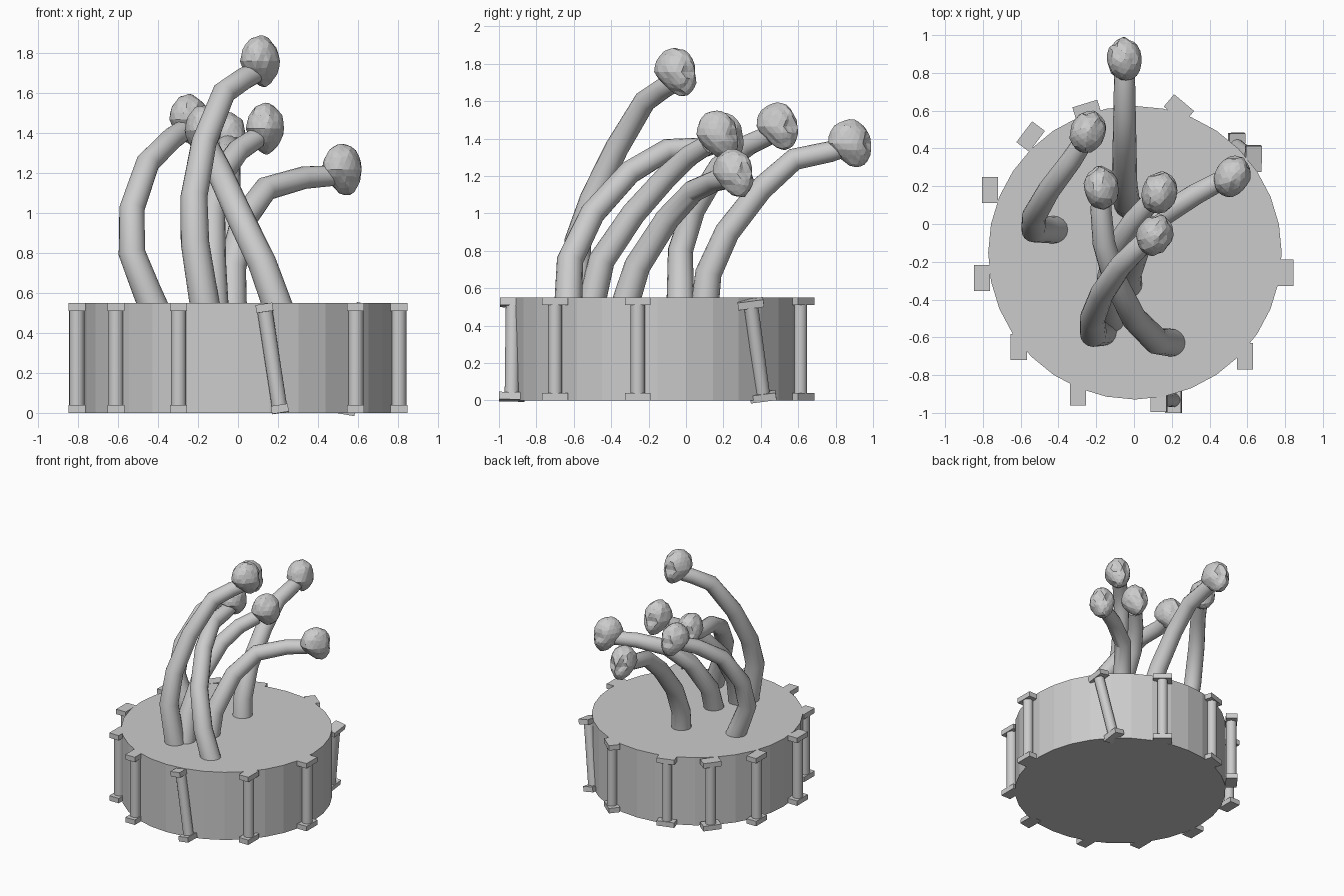
import bpy, bmesh, math
from mathutils import Vector, Matrix, noise

if "Cube" in bpy.data.objects:
    bpy.data.objects.remove(bpy.data.objects["Cube"])

grey = bpy.data.materials.new("stone_grey")
grey.diffuse_color = (0.6, 0.6, 0.6, 1)
grey.use_nodes = True
grey.node_tree.nodes["Principled BSDF"].inputs["Base Color"].default_value = grey.diffuse_color


def finish(name, bm, matrix=None, smooth=None):
    if matrix:
        bm.transform(matrix)
    bmesh.ops.recalc_face_normals(bm, faces=bm.faces)
    me = bpy.data.meshes.new(name)
    bm.to_mesh(me)
    bm.free()
    ob = bpy.data.objects.new(name, me)
    bpy.context.collection.objects.link(ob)
    me.materials.append(grey)
    if smooth:
        bpy.ops.object.select_all(action='DESELECT')
        ob.select_set(True)
        bpy.context.view_layer.objects.active = ob
        bpy.ops.object.shade_smooth_by_angle(angle=math.radians(smooth))
    return ob


def cylinder(bm, r, z0, z1, sides):
    bmesh.ops.create_cone(bm, cap_ends=True, segments=sides, radius1=r, radius2=r, depth=z1 - z0,
                          matrix=Matrix.Translation((0, 0, (z0 + z1) / 2)))


# Drum-shaped base
bm = bmesh.new()
cylinder(bm, 0.777, 0, 0.55, 32)
finish("drum_base", bm, Matrix.Translation((0.005, -0.152, 0)))


# Columns with square caps; tilted ones get a different top and bottom
def column(name, bottom, top, yaw=0):
    b, t = Vector((*bottom, 0.0)), Vector((*top, 0.55))
    bm = bmesh.new()
    cylinder(bm, 0.038, 0.02, 0.53, 20)
    for z in (0.02, 0.53):
        bmesh.ops.create_cube(bm, size=1, matrix=Matrix.Translation((0, 0, z))
                              @ Matrix.Diagonal((0.085, 0.138, 0.04, 1)))
    tilt = Vector((0, 0, 1)).rotation_difference(t - b).to_matrix().to_4x4()
    finish(name, bm, Matrix.Translation(b) @ tilt @ Matrix.Rotation(math.radians(yaw), 4, 'Z'), 40)


straight = [(-0.762, 0.18, 0), (-0.547, 0.463, -37), (-0.248, 0.597, -73), (0.238, 0.61, 50),
            (0.803, -0.258, 0), (0.588, -0.7, 0), (-0.297, -0.893, 0), (-0.61, -0.652, 0),
            (-0.805, -0.285, 0)]
for i, (x, y, yaw) in enumerate(straight):
    column(f"column_{i + 1}", (x, y), (x, y), yaw)
column("tilted_column_front", (0.212, -0.932), (0.128, -0.925))
column("tilted_column_back", (0.54, 0.415), (0.637, 0.342))


# Tapered bent necks
def neck(name, pts):
    pts = [Vector(p) for p in pts]
    bm = bmesh.new()
    rings, n, side = [], 16, Vector((1, 0, 0))
    for i, p in enumerate(pts):
        d0 = (p - pts[max(i - 1, 0)]).normalized()
        d1 = (pts[min(i + 1, len(pts) - 1)] - p).normalized()
        d = (d0 + d1).normalized()
        side = (side - d * side.dot(d)).normalized()
        up = d.cross(side)
        r = 0.075 - 0.023 * i / (len(pts) - 1)
        rings.append([bm.verts.new(p + r * (side * math.cos(a) + up * math.sin(a)))
                      for a in (2 * math.pi * k / n for k in range(n))])
    for a, b in zip(rings, rings[1:]):
        for k in range(n):
            bm.faces.new((a[k], a[(k + 1) % n], b[(k + 1) % n], b[k]))
    bm.faces.new(rings[0])
    bm.faces.new(rings[-1])
    finish(name, bm, None, 30)


# Rough skull-like heads: rounded crown, forward jaw, hollow eyes
def head(name, centre, yaw, seed):
    bm = bmesh.new()
    bmesh.ops.create_icosphere(bm, subdivisions=3, radius=1)
    for v in bm.verts:
        p = v.co.copy()
        q = Vector((p.x * 0.093, p.y * 0.113, p.z * 0.127))
        if p.z < 0:
            q.x *= 1 + 0.25 * p.z
            q.y = q.y * (1 + 0.2 * p.z) - 0.045 * p.z
        for sx in (-1, 1):
            e = (p - Vector((0.42 * sx, 0.88, 0.05))).length
            q.y -= 0.028 * max(0, 1 - e / 0.38)
        rough = noise.noise(Vector((p.x * 4, p.y * 1.8, p.z * 1.8)) + Vector((seed * 7.3, 0, 0)))
        q *= 1 + 0.09 * rough
        v.co = q
    finish(name, bm, Matrix.Translation(centre) @ Matrix.Rotation(math.radians(yaw), 4, 'Z'))


necks = {
    "tall": [(-.16, -.57, .5), (-.215, -.58, .85), (-.22, -.5, 1.08), (-.17, -.37, 1.35),
             (-.07, -.22, 1.6), (.03, -.12, 1.67), (.09, -.06, 1.7)],
    "crossing": [(.21, -.63, .5), (.12, -.62, .75), (0, -.5, 1.0), (-.1, -.3, 1.22),
                 (-.16, -.1, 1.34), (-.175, .08, 1.35), (-.17, .15, 1.37)],
    "middle": [(-.12, -.51, .5), (-.13, -.45, .75), (-.13, -.28, 1.0), (-.08, -.1, 1.2),
               (0, .02, 1.31), (.09, .12, 1.37)],
    "right": [(-.03, -.33, .5), (-.03, -.26, .72), (.03, -.1, .97), (.14, .04, 1.12),
              (.33, .16, 1.175), (.47, .235, 1.185)],
    "back": [(-.03, .1, .5), (-.04, .12, .68), (-.05, .22, .9), (-.05, .4, 1.13),
             (-.05, .58, 1.29), (-.05, .77, 1.33), (-.05, .84, 1.35)],
    "left": [(-.41, -.03, .5), (-.46, -.03, .62), (-.53, -.03, .8), (-.53, .04, 1.02),
             (-.45, .18, 1.25), (-.33, .34, 1.37), (-.26, .45, 1.42)],
}
heads = {"tall": (.11, -.058, 1.757, -22), "crossing": (-.172, .19, 1.41, 6),
         "middle": (.135, .165, 1.42, -15), "right": (.52, .252, 1.215, -30),
         "back": (-.05, .873, 1.375, 5), "left": (-.245, .488, 1.465, -22)}
for i, (key, pts) in enumerate(necks.items()):
    neck(key + "_neck", pts)
    x, y, z, yaw = heads[key]
    head(key + "_head", Vector((x, y, z)), yaw, i + 1)
